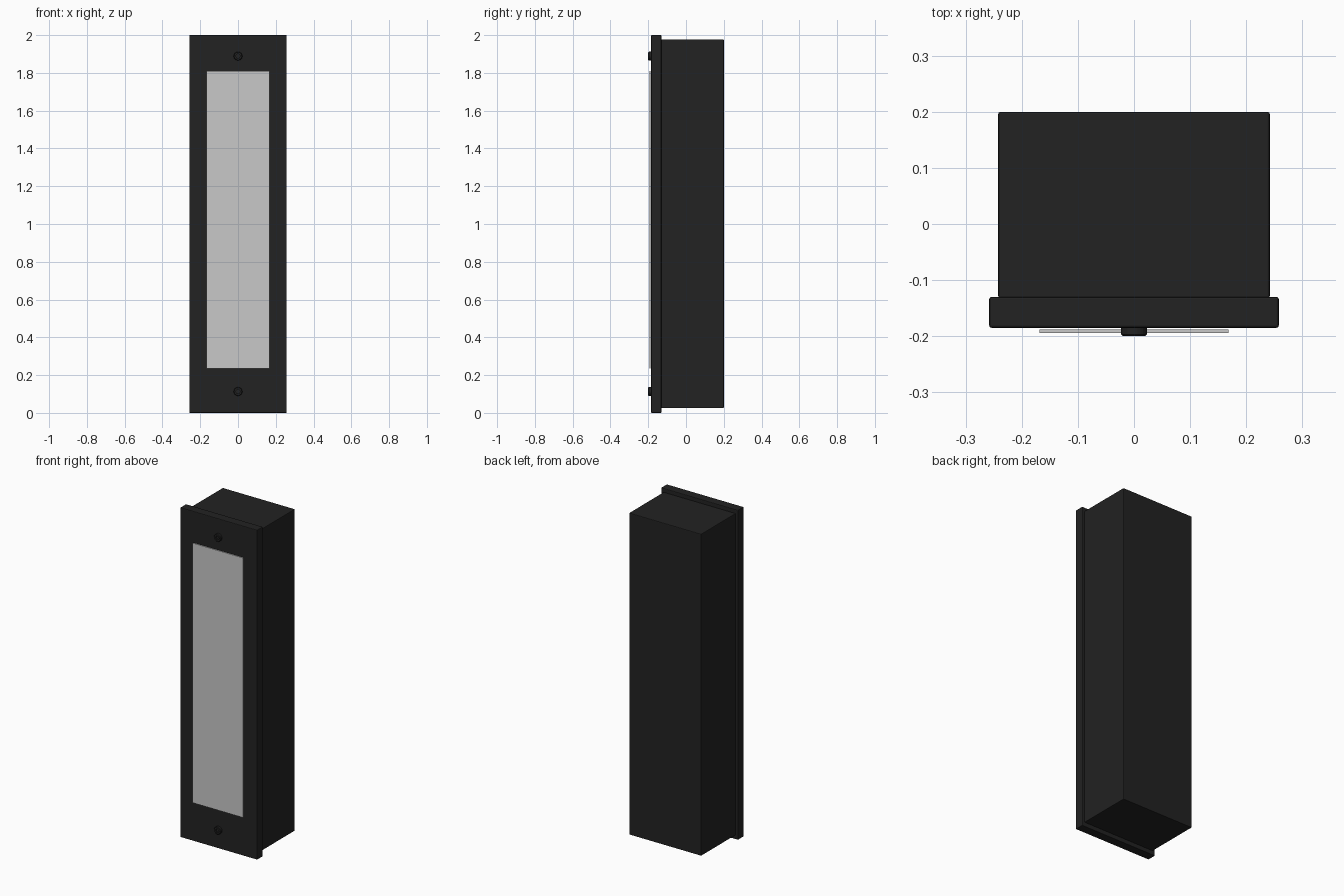
import bpy, bmesh, math
from mathutils import Matrix

if "Cube" in bpy.data.objects:
    bpy.data.objects.remove(bpy.data.objects["Cube"])


def material(name, rgb):
    m = bpy.data.materials.new(name)
    m.diffuse_color = (*rgb, 1)
    m.use_nodes = True
    m.node_tree.nodes["Principled BSDF"].inputs["Base Color"].default_value = m.diffuse_color
    return m


black = material("matte black", (0.016, 0.016, 0.016))
frost = material("frosted lens", (0.58, 0.58, 0.58))


def finish(bm, name, mat):
    bmesh.ops.recalc_face_normals(bm, faces=bm.faces)
    me = bpy.data.meshes.new(name)
    bm.to_mesh(me)
    bm.free()
    ob = bpy.data.objects.new(name, me)
    me.materials.append(mat)
    bpy.context.collection.objects.link(ob)
    return ob


def box(name, x, y0, y1, z0, z1, mat, bevel=0.0):
    bm = bmesh.new()
    bmesh.ops.create_cube(bm, size=1)
    bmesh.ops.scale(bm, vec=(2 * x, y1 - y0, z1 - z0), verts=bm.verts)
    bmesh.ops.translate(bm, vec=(0, (y0 + y1) / 2, (z0 + z1) / 2), verts=bm.verts)
    if bevel:
        bmesh.ops.bevel(bm, geom=bm.edges[:], offset=bevel, segments=2,
                        profile=0.5, affect='EDGES')
    return finish(bm, name, mat)


def screw(name, z):
    # round head with a hexagonal socket sunk in the front
    bm = bmesh.new()
    rings = []
    for r, y, n in [(0.023, -0.184, 24), (0.023, -0.197, 24), (0.020, -0.2, 24),
                    (0.012, -0.2, 6), (0.012, -0.191, 6)]:
        rings.append([bm.verts.new((r * math.cos(2 * math.pi * i / n), y,
                                    z + r * math.sin(2 * math.pi * i / n)))
                      for i in range(n)])
    for a, b in zip(rings, rings[1:]):
        n, m = len(a), len(b)
        if n == m:
            for i in range(n):
                bm.faces.new((a[i], a[(i + 1) % n], b[(i + 1) % n], b[i]))
        else:
            k = n // m
            for i in range(m):
                arc = [a[(i * k + j) % n] for j in range(k + 1)]
                bm.faces.new(arc + [b[(i + 1) % m], b[i]])
    bm.faces.new(rings[0])
    bm.faces.new(rings[-1])
    return finish(bm, name, black)


# housing box, front plate and thin lens
box("housing", 0.242, -0.132, 0.2, 0.025, 1.977, black, 0.004)
box("front_plate", 0.258, -0.185, -0.13, 0, 2, black, 0.004)
box("lens", 0.168, -0.194, -0.188, 0.236, 1.811, frost)

# fixing screws above and below the lens
screw("upper_screw", 1.889)
screw("lower_screw", 0.113)
